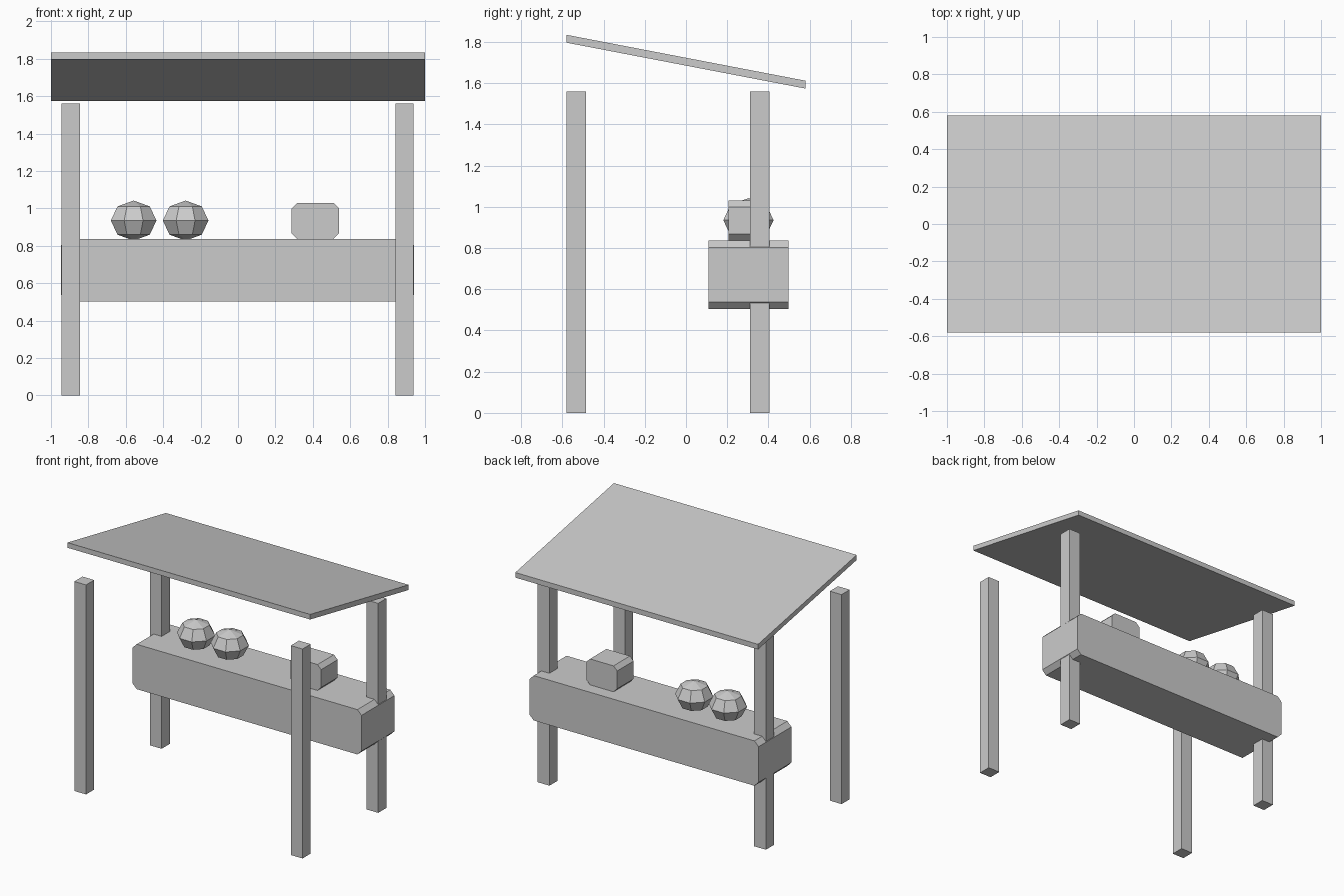
import bpy, bmesh
from math import pi
from mathutils import Matrix, Vector

cube = bpy.data.objects.get("Cube")
if cube:
    bpy.data.objects.remove(cube)

grey = bpy.data.materials.new("plain_grey")
grey.use_nodes = True
colour = (0.6, 0.6, 0.6, 1)
grey.diffuse_color = colour
grey.node_tree.nodes["Principled BSDF"].inputs["Base Color"].default_value = colour


def finish(name, bm):
    bmesh.ops.recalc_face_normals(bm, faces=bm.faces)
    mesh = bpy.data.meshes.new(name)
    bm.to_mesh(mesh)
    bm.free()
    mesh.materials.append(grey)
    obj = bpy.data.objects.new(name, mesh)
    bpy.context.collection.objects.link(obj)
    return obj


def box(name, low, high, chamfer=0, slope=0):
    """Box between two corners; chamfers the edges along y, shears z along y."""
    low, high = Vector(low), Vector(high)
    bm = bmesh.new()
    bmesh.ops.create_cube(bm, size=1)
    for v in bm.verts:
        v.co = (low + high) / 2 + v.co * (high - low)
        v.co.z += slope * v.co.y
    if chamfer:
        along_y = [e for e in bm.edges
                   if abs(e.verts[0].co.y - e.verts[1].co.y) > 0.01]
        bmesh.ops.bevel(bm, geom=along_y, offset=chamfer, segments=1,
                        affect='EDGES', offset_type='OFFSET')
    return finish(name, bm)


def fruit(name, x):
    """Faceted, slightly flattened ball resting on the counter."""
    bm = bmesh.new()
    bmesh.ops.create_uvsphere(bm, u_segments=8, v_segments=4, radius=0.132)
    bm.transform(Matrix.Translation((x, 0.303, 0.935))
                 @ Matrix.Diagonal((1, 1, 0.81, 1))
                 @ Matrix.Rotation(pi / 8, 4, 'Z'))
    return finish(name, bm)


# Four posts
for side, x in (("right", -0.943), ("left", 0.841)):
    for end, y in (("front", -0.58), ("back", 0.31)):
        box(f"{end}_{side}_post", (x, y, 0), (x + 0.097, y + 0.096, 1.56))

# Counter with chamfered ends
box("counter", (-0.946, 0.11, 0.503), (0.941, 0.497, 0.837), chamfer=0.034)

# Sloping roof with upright edges
box("roof", (-1, -0.58, 1.685), (1, 0.58, 1.723), slope=-0.192)

# Goods on the counter
box("goods_box", (0.287, 0.206, 0.837), (0.541, 0.4, 1.03), chamfer=0.03)
fruit("right_fruit", -0.558)
fruit("left_fruit", -0.28)
